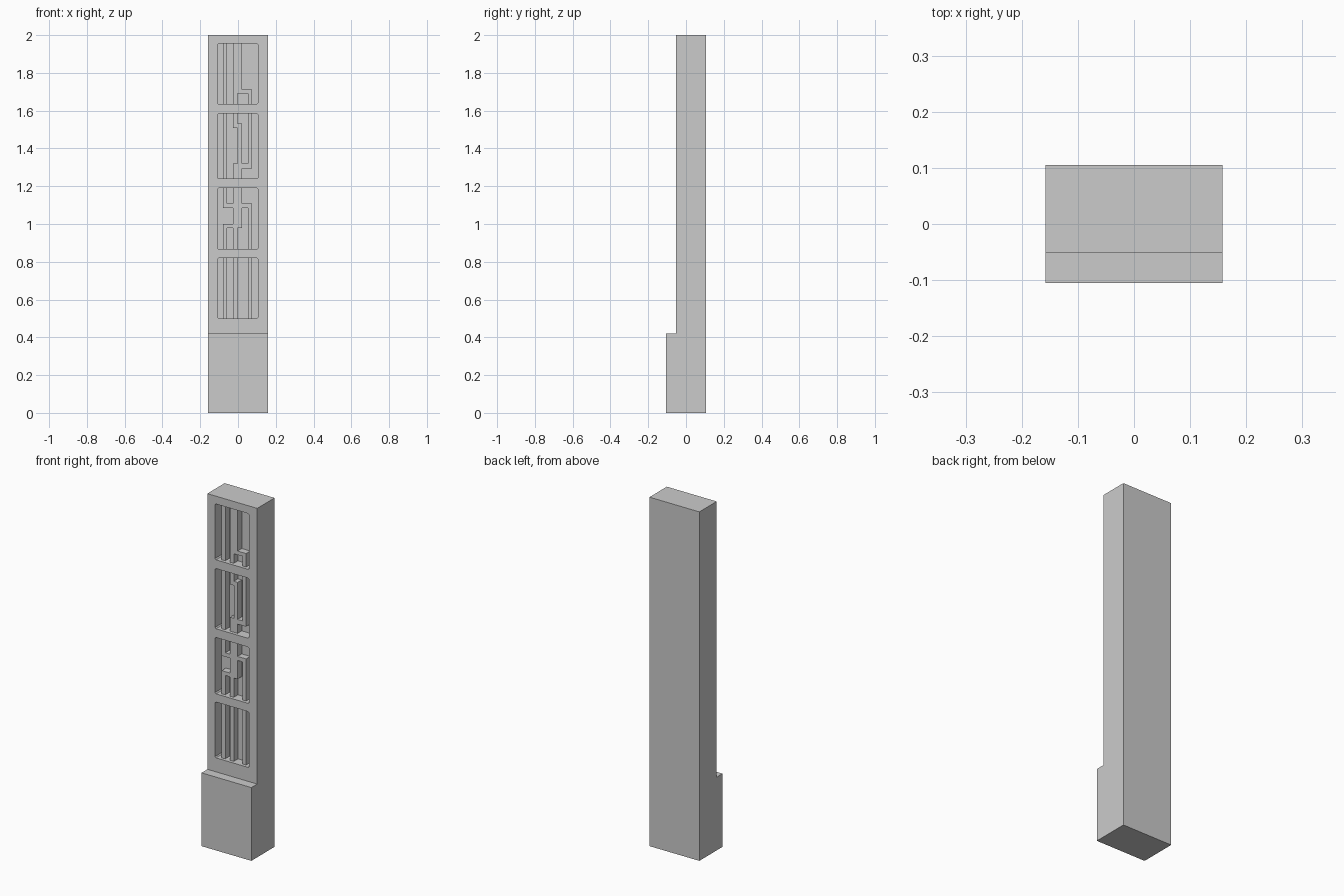
import bpy, bmesh

if "Cube" in bpy.data.objects:
    bpy.data.objects.remove(bpy.data.objects["Cube"])

FRONT, FLOOR, BAR_FRONT = -0.052, 0.004, -0.034
X0, X1 = -0.109, 0.106                      # window sides
WINDOWS = [(1.635, 1.955), (1.24, 1.585), (0.867, 1.19), (0.50, 0.82)]
# Left and right edges of the lattice columns
COL = {"a": (-0.080, -0.057), "b": (-0.026, -0.003),
       "c": (-0.003, 0.021), "d": (0.053, 0.075)}


def mesh_object(name, bm):
    bmesh.ops.recalc_face_normals(bm, faces=bm.faces)
    mesh = bpy.data.meshes.new(name)
    bm.to_mesh(mesh)
    bm.free()
    ob = bpy.data.objects.new(name, mesh)
    bpy.context.collection.objects.link(ob)
    return ob


def extrude_profile(name, points, axis):
    bm = bmesh.new()
    face = bm.faces.new([bm.verts.new(p) for p in points])
    new = bmesh.ops.extrude_face_region(bm, geom=[face])["geom"]
    bmesh.ops.translate(bm, vec=axis, verts=[v for v in new if isinstance(v, bmesh.types.BMVert)])
    return mesh_object(name, bm)


def post(col, lo, hi):
    return (COL[col][0], COL[col][1], lo, hi)


def arm(left, right, lo, hi):
    return (COL[left][0], COL[right][1], lo, hi)


def lattice(name, rects):
    """Join overlapping rectangles into one clean raised relief."""
    xs = sorted({v for r in rects for v in r[:2]})
    zs = sorted({v for r in rects for v in r[2:]})
    cells = set()
    for i in range(len(xs) - 1):
        for j in range(len(zs) - 1):
            x, z = (xs[i] + xs[i + 1]) / 2, (zs[j] + zs[j + 1]) / 2
            if any(a < x < b and c < z < d for a, b, c, d in rects):
                cells.add((i, j))
    bm = bmesh.new()

    def quad(*pts):
        bm.faces.new([bm.verts.new(p) for p in pts])

    for i, j in cells:
        a, b, c, d = xs[i], xs[i + 1], zs[j], zs[j + 1]
        for y in (BAR_FRONT, FLOOR):
            quad((a, y, c), (b, y, c), (b, y, d), (a, y, d))
        for step, p, q in [((-1, 0), (a, c), (a, d)), ((1, 0), (b, c), (b, d)),
                           ((0, -1), (a, c), (b, c)), ((0, 1), (a, d), (b, d))]:
            if (i + step[0], j + step[1]) not in cells:
                quad((p[0], BAR_FRONT, p[1]), (q[0], BAR_FRONT, q[1]),
                     (q[0], FLOOR, q[1]), (p[0], FLOOR, p[1]))
    bmesh.ops.remove_doubles(bm, verts=bm.verts, dist=1e-5)
    return mesh_object(name, bm)


# Stepped pillar body
side = [(-0.105, 0), (0.105, 0), (0.105, 2), (FRONT, 2), (FRONT, 0.42), (-0.105, 0.42)]
body = extrude_profile("pillar_body", [(-0.158, y, z) for y, z in side], (0.316, 0, 0))

# Recessed windows with small clipped corners
k = 0.006
for n, (lo, hi) in enumerate(WINDOWS):
    outline = [(X0 + k, lo), (X1 - k, lo), (X1, lo + k), (X1, hi - k),
               (X1 - k, hi), (X0 + k, hi), (X0, hi - k), (X0, lo + k)]
    cutter = extrude_profile(f"window_cutter_{n + 1}", [(x, -0.09, z) for x, z in outline],
                             (0, FLOOR + 0.09, 0))
    cutter.hide_render = True
    cutter.hide_set(True)
    mod = body.modifiers.new(f"window_{n + 1}", "BOOLEAN")
    mod.operation, mod.solver, mod.object = "DIFFERENCE", "EXACT", cutter

# Apply the cuts and clear the cutters away
graph = bpy.context.evaluated_depsgraph_get()
body_mesh = bpy.data.meshes.new_from_object(body.evaluated_get(graph))
body.modifiers.clear()
body.data = body_mesh
for ob in [o for o in bpy.data.objects if "cutter" in o.name]:
    bpy.data.objects.remove(ob)

# Top lattice
lo, hi = WINDOWS[0]
lattice("lattice_top", [post("a", lo, hi), post("b", lo, hi), post("c", 1.69, hi),
                        arm("c", "d", 1.69, 1.712), post("d", lo, 1.712)])
# Upper lattice
lo, hi = WINDOWS[1]
lattice("lattice_upper", [post("a", lo, hi), post("b", 1.508, hi), post("c", lo, 1.532),
                          arm("b", "c", 1.508, 1.532), post("b", lo, 1.32),
                          arm("c", "d", 1.293, 1.32), post("d", 1.293, hi)])
# Lower lattice
lo, hi = WINDOWS[2]
lattice("lattice_lower", [post("a", 1.085, hi), arm("a", "b", 1.085, 1.108), post("b", lo, hi),
                          arm("a", "b", 0.978, 1.0), post("a", lo, 1.0), post("c", 0.978, hi),
                          arm("c", "d", 1.085, 1.108), post("d", lo, 1.108)])
# Bottom lattice
lo, hi = WINDOWS[3]
lattice("lattice_bottom", [post(c, lo, hi) for c in "abd"])
